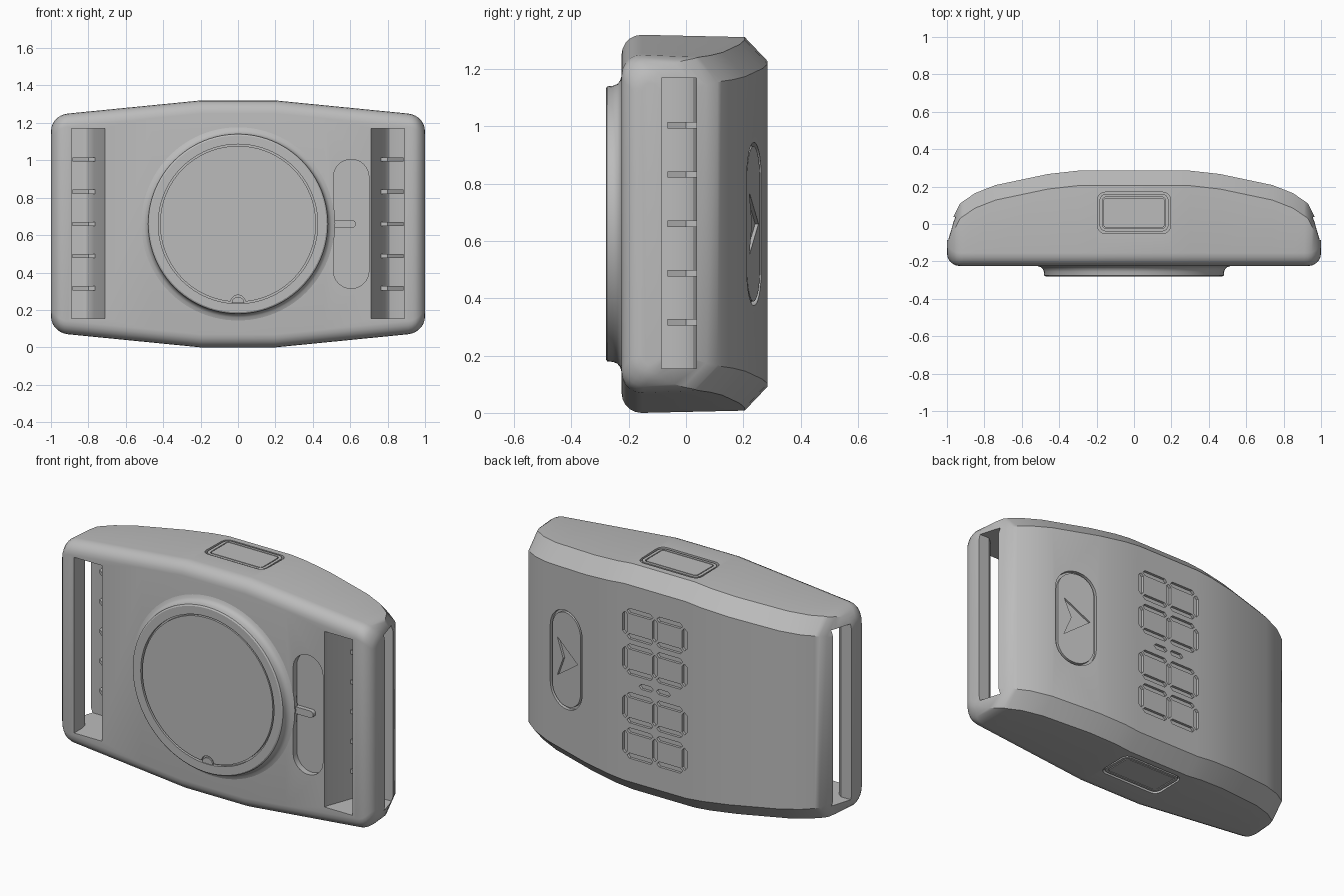
import bpy, bmesh, math
from mathutils import Matrix

if "Cube" in bpy.data.objects:
    bpy.data.objects.remove(bpy.data.objects["Cube"])

MID = 0.66
FLAT = Matrix.Identity(4)
# Maps a profile drawn in x,z to a solid extruded along y
UPRIGHT = Matrix(((1, 0, 0, 0), (0, 0, 1, 0), (0, 1, 0, 0), (0, 0, 0, 1)))

grey = bpy.data.materials.new("grey plastic")
grey.use_nodes = True
grey.diffuse_color = (0.5, 0.5, 0.5, 1)
grey.node_tree.nodes["Principled BSDF"].inputs["Base Color"].default_value = (0.5, 0.5, 0.5, 1)


def make(name, bm):
    bmesh.ops.recalc_face_normals(bm, faces=bm.faces)
    mesh = bpy.data.meshes.new(name)
    bm.to_mesh(mesh)
    bm.free()
    mesh.materials.append(grey)
    obj = bpy.data.objects.new(name, mesh)
    bpy.context.collection.objects.link(obj)
    return obj


def add_prism(bm, pts, lo, hi, matrix=FLAT):
    rings = [[bm.verts.new(matrix @ Matrix.Translation((u, v, w)).translation) for u, v in pts]
             for w in (lo, hi)]
    skin(bm, rings)


def skin(bm, rings):
    n = len(rings[0])
    for a, b in zip(rings, rings[1:]):
        for i in range(n):
            j = (i + 1) % n
            bm.faces.new((a[i], a[j], b[j], b[i]))
    bm.faces.new(rings[0])
    bm.faces.new(rings[-1])


def prism(name, *args):
    bm = bmesh.new()
    add_prism(bm, *args)
    return make(name, bm)


def rounded(cx, cy, hw, hh, r, steps=8):
    pts = []
    for quarter, (sx, sy) in enumerate(((1, 1), (-1, 1), (-1, -1), (1, -1))):
        for k in range(steps + 1):
            a = (quarter + k / steps) * math.pi / 2
            pts.append((cx + sx * (hw - r) + r * math.cos(a), cy + sy * (hh - r) + r * math.sin(a)))
    return [p for i, p in enumerate(pts) if math.dist(p, pts[i - 1]) > 1e-5]


def carve(obj, bm):
    cutter = make("cutter", bm)
    cutter.hide_render = True
    mod = obj.modifiers.new("carve", "BOOLEAN")
    mod.operation, mod.solver, mod.object = "DIFFERENCE", "EXACT", cutter
    bpy.context.view_layer.objects.active = obj
    bpy.ops.object.modifier_apply(modifier=mod.name)
    bpy.data.objects.remove(cutter)


def smooth(obj, angle=30):
    bpy.ops.object.select_all(action="DESELECT")
    obj.select_set(True)
    bpy.context.view_layer.objects.active = obj
    bpy.ops.object.shade_smooth_by_angle(angle=math.radians(angle))


def lerp_path(path, x):
    for (x0, y0), (x1, y1) in zip(path, path[1:]):
        if x <= x1:
            return y0 + (y1 - y0) * (x - x0) / (x1 - x0)
    return path[-1][1]


def arc_drop(x, r):
    d = max(0, x - (1 - r))
    return r - math.sqrt(max(0, r * r - d * d))


# Case: cross-sections lofted along x
BACK = [(0, .285), (.3, .285), (.46, .267), (.74, .208), (.85, .165), (.93, .11), (.965, .04), (1, -.08)]
TALL = [(0, .66), (.2, .66), (.93, .588), (1, .584)]


def section(x):
    x = abs(x)
    back, front = lerp_path(BACK, x), -.225 + arc_drop(x, .07)
    half = lerp_path(TALL, x) - arc_drop(x, .09)
    depth = back - front
    r, c = min(.07, depth * .45), min(.08, depth * .35)
    side = [(front + r - r * math.cos(a), half - r + r * math.sin(a))
            for a in (k * math.pi / 10 for k in range(6))]
    side += [(back - c, half - .008), (back, half - c * 1.15)]
    return side + [(y, -z) for y, z in reversed(side)]


stations = [0, .2, .3, .46, .74, .85, .91, .93, .95, .965, .98, .99, .997, 1]
stations = [-x for x in reversed(stations[1:])] + stations
bm = bmesh.new()
skin(bm, [[bm.verts.new((x, y, MID + z)) for y, z in section(x)] for x in stations])
case = make("case", bm)

# Strap slots, running from the front face out through the ends
cut = bmesh.new()
slot = [(.70, -.3), (.715, -.2), (.77, -.05), (.785, 0), (.81, .025), (.86, .036), (1.1, .037),
        (1.1, -.085), (.93, -.085), (.90, -.11), (.89, -.15), (.89, -.3)]
for s in (1, -1):
    add_prism(cut, [(s * x, y) for x, y in slot], .155, 1.17)
# Front sensor pocket
add_prism(cut, rounded(.605, MID, .095, .345, .095), -.3, -.19, UPRIGHT)
# Button pockets on top and bottom
for lo, hi in ((1.298, 1.4), (-.1, .022)):
    add_prism(cut, rounded(0, .06, .195, .11, .04, 4), lo, hi)
# Back button pocket, tilted to lie on the sloping back
TILT = Matrix.Translation((.6, .2375, MID)) @ Matrix.Rotation(-math.atan2(.059, .28), 4, "Z") @ UPRIGHT
add_prism(cut, rounded(0, 0, .122, .285, .122), -.02, .1, TILT)


# Display: four digits lying on their sides, made of mitred engraved segments
def segment(cx, cz, length, upright):
    t, h = .015, length / 2
    pts = [(-h, 0), (-h + t, t), (h - t, t), (h, 0), (h - t, -t), (-h + t, -t)]
    pts = [(cx + (v if upright else u), cz + (u if upright else v)) for u, v in pts]
    add_prism(cut, pts, .27, .32, UPRIGHT)


for dz in (-.345, -.14, .14, .345):
    for dx in (-.19, 0, .19):
        segment(dx, MID + dz, .13, True)
    for dx in (-.095, .095):
        for edge in (-.073, .073):
            segment(dx, MID + dz + edge, .165, False)
for dx in (-.055, .055):
    segment(dx, MID, .09, False)
carve(case, cut)
smooth(case)

# Button panels seated in the pockets
for name, lo, hi in (("top_button", 1.29, 1.313), ("bottom_button", .007, .03)):
    prism(name, rounded(0, .06, .163, .08, .015, 4), lo, hi)
    rim = prism(name + "_rim", rounded(0, .06, .185, .1, .035, 4), lo, hi)
    cut = bmesh.new()
    add_prism(cut, rounded(0, .06, .168, .085, .02, 4), -.2, 1.5)
    carve(rim, cut)

# Back button with an engraved arrow
back_button = prism("back_button", rounded(0, 0, .108, .271, .108), -.03, -.002, TILT)
cut = bmesh.new()
add_prism(cut, [(-.085, 0), (.07, .11), (.025, 0), (.07, -.11)], -.014, .05, TILT)
carve(back_button, cut)
smooth(back_button)

# Ridge in the front pocket
prism("pocket_ridge", rounded(.565, MID, .065, .02, .019, 4), -.215, -.18, UPRIGHT)

# Grip ribs in the strap slots
rib = [(.74, -.065), (.80, -.065), (.885, 0), (.885, .05), (.74, .05)]
for s, side in ((1, "left"), (-1, "right")):
    for k in range(-2, 3):
        z = MID + k * .172
        prism(f"{side}_slot_rib", [(s * x, y) for x, y in rib], z - .011, z + .011)

# Round front cover: turned profile with a groove and a blended foot
profile = [(.417, -.278), (.417, -.262), (.426, -.262), (.426, -.28), (.472, -.28), (.48, -.275),
           (.482, -.255), (.488, -.24), (.5, -.23), (.52, -.224), (.52, -.2)]
bm = bmesh.new()
SIDES = 96
skin(bm, [[bm.verts.new((r * math.cos(a), y, MID + r * math.sin(a)))
           for a in (2 * math.pi * i / SIDES for i in range(SIDES))] for r, y in profile])
cover = make("front_cover", bm)
# Key notch at the bottom of the cover
notch = [(.04 * math.cos(a), .24 + .04 * math.sin(a)) for a in (k * math.pi / 10 for k in range(11))]
cut = bmesh.new()
add_prism(cut, notch, -.3, -.264, UPRIGHT)
carve(cover, cut)
smooth(cover)
prism("notch_key", [(x * .85, .236 + (z - .24) * .85) for x, z in notch], -.27, -.279, UPRIGHT)
